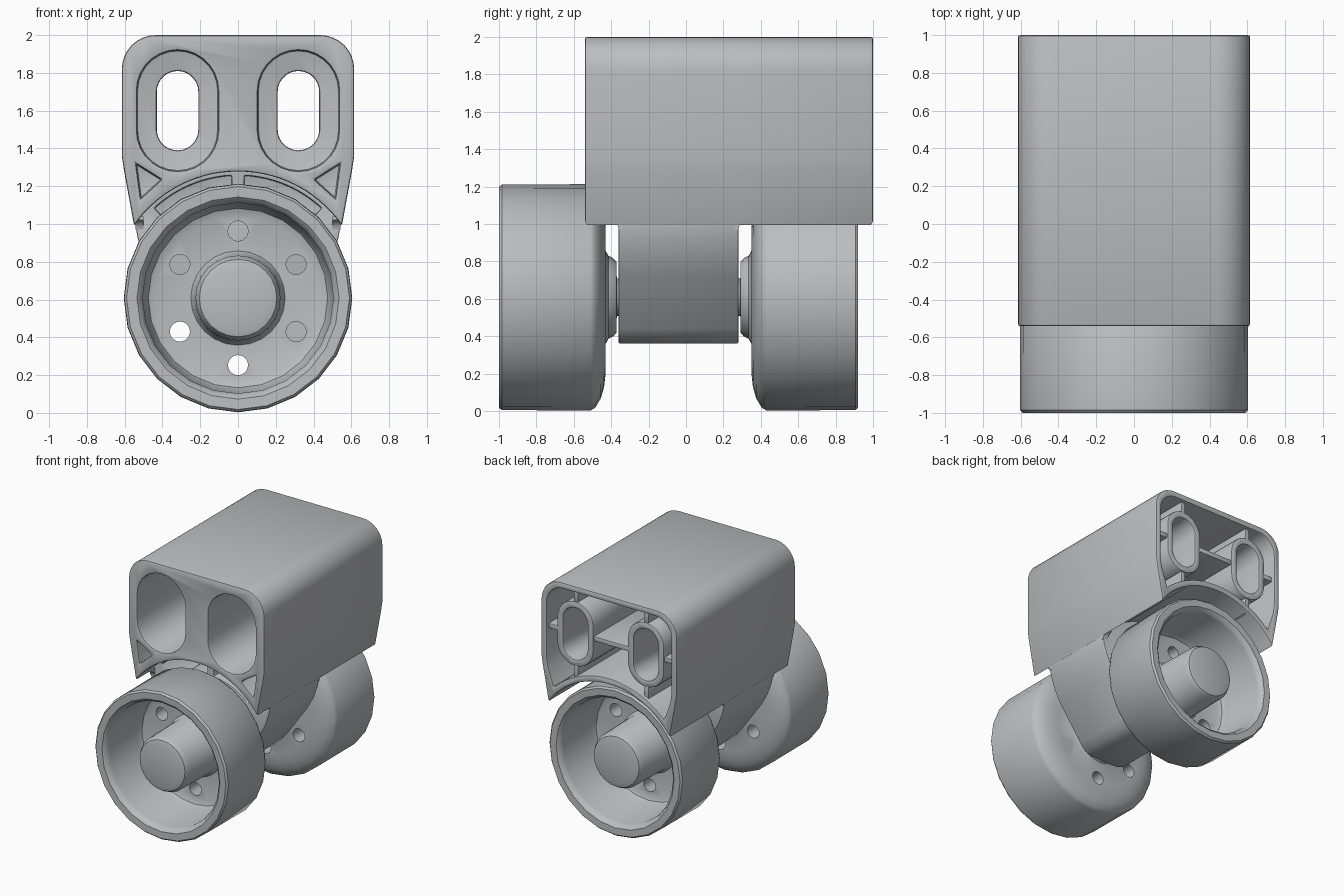
import bpy, bmesh, math
from mathutils import Vector

if "Cube" in bpy.data.objects:
    bpy.data.objects.remove(bpy.data.objects["Cube"])

grey = bpy.data.materials.new("light_grey")
grey.diffuse_color = (0.5, 0.51, 0.53, 1)
grey.use_nodes = True
grey.node_tree.nodes["Principled BSDF"].inputs["Base Color"].default_value = grey.diffuse_color
AXLE_Z = 0.608
MID_Y = -0.04          # wheels and carrier mirror about this depth


def finish(name, bm):
    bmesh.ops.recalc_face_normals(bm, faces=bm.faces)
    me = bpy.data.meshes.new(name)
    bm.to_mesh(me)
    bm.free()
    me.materials.append(grey)
    ob = bpy.data.objects.new(name, me)
    bpy.context.collection.objects.link(ob)
    return ob


def prism(name, pts, y0, y1):
    """Extrude an x/z outline along y."""
    bm = bmesh.new()
    f = bm.faces.new([bm.verts.new((x, y0, z)) for x, z in pts])
    ext = bmesh.ops.extrude_face_region(bm, geom=[f])
    bmesh.ops.translate(bm, vec=(0, y1 - y0, 0),
                        verts=[v for v in ext["geom"] if isinstance(v, bmesh.types.BMVert)])
    return finish(name, bm)


def arc(cx, cz, r, a0, a1, n):
    return [(cx + r * math.cos(math.radians(a0 + (a1 - a0) * i / n)),
             cz + r * math.sin(math.radians(a0 + (a1 - a0) * i / n))) for i in range(n + 1)]


def slot(cx, cz, r, half):
    """Upright rounded slot outline."""
    return arc(cx, cz + half - r, r, 0, 180, 14) + arc(cx, cz - half + r, r, 180, 360, 14)


def lathe(name, profile, segs):
    """Revolve (radius, y) points about the axle; end points lie on the axis."""
    bm = bmesh.new()
    rings = []
    for r, y in profile:
        n = 1 if r == 0 else segs
        rings.append([bm.verts.new((r * math.cos(2 * math.pi * i / segs), y,
                                    AXLE_Z + r * math.sin(2 * math.pi * i / segs))) for i in range(n)])
    for a, b in zip(rings, rings[1:]):
        for i in range(segs):
            j = (i + 1) % segs
            quad = [a[i % len(a)], a[j % len(a)], b[j % len(b)], b[i % len(b)]]
            bm.faces.new(list(dict.fromkeys(quad)))
    return finish(name, bm)


def apply_all(ob):
    dg = bpy.context.evaluated_depsgraph_get()
    me = bpy.data.meshes.new_from_object(ob.evaluated_get(dg))
    ob.modifiers.clear()
    ob.data = me


def cut(ob, cutters):
    for c in cutters:
        m = ob.modifiers.new("cut", "BOOLEAN")
        m.object, m.operation, m.solver = c, "DIFFERENCE", "EXACT"
    apply_all(ob)
    for c in cutters:
        bpy.data.objects.remove(c)


def soften(ob, width=0.012, angle=35):
    if width:
        m = ob.modifiers.new("bevel", "BEVEL")
        m.width, m.segments, m.limit_method = width, 2, "ANGLE"
        m.angle_limit = math.radians(angle)
        apply_all(ob)
    bpy.ops.object.select_all(action="DESELECT")
    ob.select_set(True)
    bpy.context.view_layer.objects.active = ob
    bpy.ops.object.shade_smooth_by_angle(angle=math.radians(35))


def shell(inset):
    """Housing outline: rounded top, tapered skirts, arched underside."""
    w, top, r = 0.615 - inset, 2.0 - inset, 0.18 - inset * 0.6
    R = 0.67 + inset
    a = math.degrees(math.acos((0.55 - inset) / R))
    return (arc(w - r, top - r, r, 0, 90, 8) + arc(r - w, top - r, r, 90, 180, 8)
            + [(-w, 1.36), (-w + 0.012, 1.28)]
            + arc(0, AXLE_Z, R, 180 - a, a, 28) + [(w - 0.012, 1.28), (w, 1.36)])


# Housing: deep oval pockets in front, hollow at the back
housing = prism("housing", shell(0), -0.54, 1.0)
cutters = [prism("back_cavity", shell(0.05), 0.3, 1.2)]
for s in (-1, 1):
    cutters.append(prism("pocket", slot(s * 0.32, 1.6, 0.215, 0.32), -0.7, 0.22))
    cutters.append(prism("through_slot", slot(s * 0.32, 1.6, 0.11, 0.21), 0.1, 1.1))
    cutters.append(prism("corner_pocket", [(s * 0.54, 1.32), (s * 0.405, 1.235), (s * 0.515, 1.135)][::s],
                         -0.7, 0.1))
cut(housing, cutters)
soften(housing)

# Slot tubes and stiffening ribs inside the back of the housing
for s, side in ((-1, "left"), (1, "right")):
    tube = prism(side + "_slot_tube", slot(s * 0.32, 1.6, 0.165, 0.265), 0.29, 0.98)
    cut(tube, [prism("bore", slot(s * 0.32, 1.6, 0.11, 0.21), 0.1, 1.1)])
    soften(tube)


def rib(name, x0, x1, z0, z1, y0=0.29, y1=0.97):
    soften(prism(name, [(x0, z0), (x1, z0), (x1, z1), (x0, z1)], y0, y1), 0.006)


rib("centre_rib", -0.17, 0.17, 1.58, 1.62)
for s, side in ((-1, "left"), (1, "right")):
    rib(side + "_side_rib", *sorted((s * 0.47, s * 0.59)), 1.58, 1.62)
    rib(side + "_top_rib", s * 0.32 - 0.02, s * 0.32 + 0.02, 1.85, 1.97)
    rib(side + "_bottom_rib", s * 0.32 - 0.02, s * 0.32 + 0.02, 1.2, 1.35)

# Axle carrier hanging below the housing, between the wheels
half = [(0.12, 0.362), (0.19, 0.385), (0.24, 0.44), (0.44, 0.72), (0.495, 0.82), (0.53, 0.92), (0.55, 1.03)]
outline = half + arc(0, AXLE_Z, 0.69, 38, 142, 20) + [(-x, z) for x, z in reversed(half)]
carrier = prism("axle_carrier", outline, -0.36, 0.28)
cut(carrier, [prism("arc_recess", arc(0, AXLE_Z, 0.65, a, a + 40, 12) + arc(0, AXLE_Z, 0.5, a + 40, a, 12),
                    -0.5, 0.0) for a in (47, 93)])
soften(carrier)

# Rounded corners where the carrier meets the housing skirts
for s, side in ((-1, "left"), (1, "right")):
    for y, d, end in ((-0.36, -1, "front"), (0.28, 1, "back")):
        bm = bmesh.new()
        pts = [(y - d * 0.02, 1.04), (y + d * 0.05, 1.04)] + \
              [(y + d * 0.05 - d * 0.05 * math.sin(t * math.pi / 8), 1.02 - 0.05 + 0.05 * math.cos(t * math.pi / 8))
               for t in range(5)] + [(y - d * 0.02, 0.97)]
        lo = [bm.verts.new((s * 0.50, p, z)) for p, z in pts]
        hi = [bm.verts.new((s * 0.543, p, z)) for p, z in pts]
        bm.faces.new(lo)
        bm.faces.new(hi)
        for i in range(len(pts)):
            j = (i + 1) % len(pts)
            bm.faces.new((lo[i], lo[j], hi[j], hi[i]))
        soften(finish(side + "_" + end + "_fillet", bm), 0)

# Wheels: cap, dished disc, rim, rounded inner shoulder, boss
wheel_profile = [(0, -0.99), (0.17, -0.99), (0.205, -0.98), (0.225, -0.945), (0.232, -0.58), (0.25, -0.55),
                 (0.44, -0.55), (0.475, -0.565), (0.492, -0.60), (0.505, -0.95), (0.515, -0.98), (0.535, -0.998),
                 (0.59, -1.0), (0.603, -0.985), (0.605, -0.51), (0.59, -0.485), (0.54, -0.455), (0.48, -0.438),
                 (0.41, -0.43), (0.25, -0.43), (0.222, -0.415), (0.21, -0.39), (0.19, -0.372), (0.1, -0.37),
                 (0.1, -0.34), (0, -0.34)]
for name, flip in (("front_wheel", False), ("back_wheel", True)):
    prof = [(r, 2 * MID_Y - y if flip else y) for r, y in wheel_profile]
    wheel = lathe(name, prof, 24)
    y0, y1 = (0.2, 0.7) if flip else (-0.7, -0.3)
    cut(wheel, [prism("bolt_hole", arc(0.355 * math.cos(math.radians(30 + 60 * k)),
                                       AXLE_Z + 0.355 * math.sin(math.radians(30 + 60 * k)),
                                       0.053, 0, 345, 23), y0, y1) for k in range(6)])
    soften(wheel, 0)
